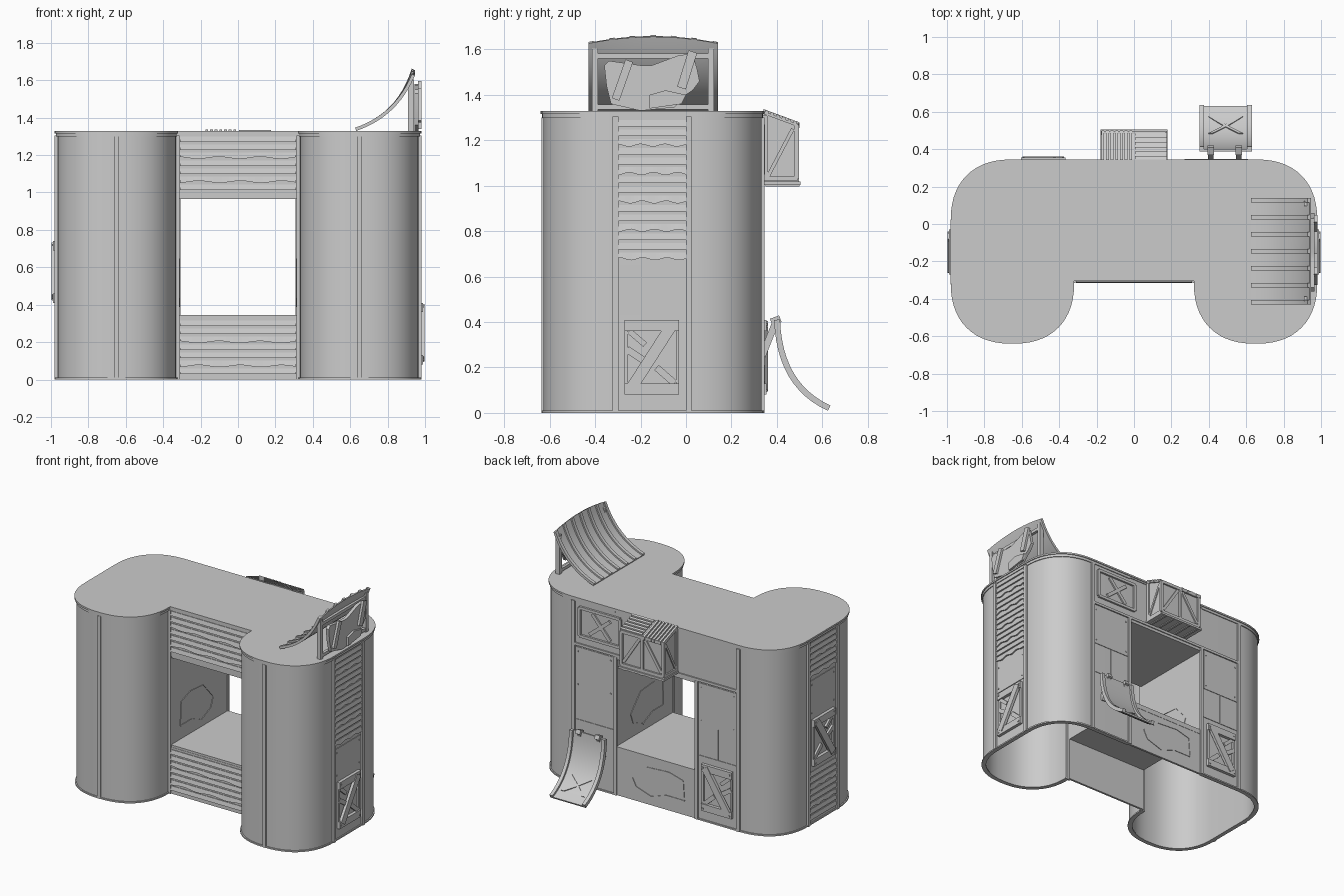
import bpy, bmesh, math

# ---------- helpers: every solid is a list of matching rings, lofted and capped ----------
def part(name, solids):
    bm = bmesh.new()
    for rings in solids:
        vs = [[bm.verts.new(p) for p in r] for r in rings]
        n = len(vs[0])
        for a, b in zip(vs, vs[1:]):
            for k in range(n):
                bm.faces.new((a[k], a[(k + 1) % n], b[(k + 1) % n], b[k]))
        bm.faces.new(vs[0][::-1])
        bm.faces.new(vs[-1])
    bmesh.ops.recalc_face_normals(bm, faces=bm.faces)
    me = bpy.data.meshes.new(name)
    bm.to_mesh(me)
    bm.free()
    ob = bpy.data.objects.new(name, me)
    bpy.context.collection.objects.link(ob)
    return ob

# wall faces: (u along wall, z up, d outward) -> world
right = lambda u, z, d: (0.968 + d, u, z)
left = lambda u, z, d: (-0.968 - d, u, z)
back = lambda u, z, d: (u, 0.333 + d, z)
mid = lambda u, z, d: (u, -0.305 - d, z)
front = lambda u, z, d: (u, -0.628 - d, z)
tun_r = lambda u, z, d: (0.315 - d, u, z)
tun_l = lambda u, z, d: (-0.315 + d, u, z)

def plate(f, pts, d0, d1):
    return [[f(u, z, d) for u, z in pts] for d in (d0, d1)]

def rect(f, u0, u1, z0, z1, d0, d1):
    return plate(f, [(u0, z0), (u1, z0), (u1, z1), (u0, z1)], d0, d1)

def bar(f, p, q, w, d0, d1):
    dx, dz = q[0] - p[0], q[1] - p[1]
    k = w / 2 / math.hypot(dx, dz)
    nx, nz = -dz * k, dx * k
    return plate(f, [(p[0] + nx, p[1] + nz), (q[0] + nx, q[1] + nz),
                     (q[0] - nx, q[1] - nz), (p[0] - nx, p[1] - nz)], d0, d1)

def outline_strip(f, pts, w, d0, d1):
    return [bar(f, p, q, w, d0, d1) for p, q in zip(pts, pts[1:] + pts[:1])]

def box(x0, x1, y0, y1, z0, z1):
    return [[(x0, y0, z), (x1, y0, z), (x1, y1, z), (x0, y1, z)] for z in (z0, z1)]

def bez(a, b, c, t):
    p = [(1 - t) ** 2 * a[i] + 2 * t * (1 - t) * b[i] + t * t * c[i] for i in (0, 1)]
    d = [(1 - t) * (b[i] - a[i]) + t * (c[i] - b[i]) for i in (0, 1)]
    l = math.hypot(*d)
    return p, (-d[1] / l, d[0] / l)

# ---------- U-shaped shell ----------
def half_outline(i):
    r = 0.33 - i
    def quarter(cx, cy, a0):
        out = []
        for k in range(15):
            a = math.radians(a0 + 6 * k * 90 / 84)
            c, s = math.cos(a), math.sin(a)
            out.append((cx + r * math.copysign(abs(c) ** 0.86, c), cy + r * math.copysign(abs(s) ** 0.86, s)))
        return out
    return ([(0.32 + i, -0.305)] + quarter(0.65, -0.31, 180) + quarter(0.65, -0.31, 270)[1:]
            + quarter(0.65, 0.015, 0) + [(0.32, 0.345 - i)])

def ribbon(s, i, t, z0, z1):
    return [[(s * o[0], o[1], z0), (s * o[0], o[1], z1), (s * n[0], n[1], z1), (s * n[0], n[1], z0)]
            for o, n in zip(half_outline(i), half_outline(i + t))]

part("side_walls", [ribbon(s, 0.012, 0.018, 0, 1.31) for s in (1, -1)])
part("base_rims", [ribbon(s, 0.004, 0.03, 0, 0.01) for s in (1, -1)])
part("top_rims", [ribbon(s, 0.006, 0.02, 1.298, 1.312) for s in (1, -1)])

def roof_ring(i, z):
    h = half_outline(i)
    return [(x, y, z) for x, y in h] + [(-x, y, z) for x, y in reversed(h)]
part("roof", [[roof_ring(0.006, 1.305), roof_ring(0.006, 1.316), roof_ring(0, 1.316), roof_ring(0, 1.328)]])

# ---------- middle section with through passage ----------
part("middle_walls", [rect(f, -0.33, 0.33, z0, z1, -0.015, 0)
                      for f in (mid, back) for z0, z1 in ((0, 0.33), (0.98, 1.31))])
part("passage_floor", [box(-0.33, 0.33, -0.303, 0.335, 0.31, 0.345)])
part("passage_ceiling", [box(-0.33, 0.33, -0.303, 0.335, 0.965, 0.99)])
part("passage_walls", [box(a, a + 0.015, -0.305, 0.33, 0.32, 0.98) for a in (-0.33, 0.315)])
crack = [(-0.22, 0.1), (-0.21, 0.24), (-0.1, 0.27), (0.07, 0.26), (0.19, 0.16), (0.16, 0.1), (0.04, 0.06), (-0.08, 0.1)]
part("patch_outlines", outline_strip(back, crack, 0.008, -0.004, 0.004)
     + [s for f in (tun_l, tun_r) for s in
        outline_strip(f, [(u * 0.9, 0.32 + z * 1.2) for u, z in crack], 0.008, -0.004, 0.004)])

# ---------- vertical trim strips ----------
trim = [rect(front, x - 0.013, x + 0.013, 0, 1.3, -0.005, 0.009) for x in (-0.65, 0.65)]
for f in (left, right):
    trim += [rect(f, u - 0.013, u + 0.013, 0, 1.305, -0.005, 0.013) for u in (-0.31, 0.012)]
trim += [rect(back, x - 0.013, x + 0.013, 0, 1.3, -0.005, 0.012) for x in (-0.65, 0.65)]
trim += [rect(back, x - 0.012, x + 0.012, 0, 0.985, -0.005, 0.01) for x in (-0.32, 0.32)]
trim += [rect(mid, x - 0.01, x + 0.01, 0, 1.305, -0.005, 0.01) for x in (-0.322, 0.322)]
trim.append(rect(back, -0.64, 0.64, 0.985, 1.003, -0.005, 0.009))
part("trim_strips", trim)

# ---------- dented louvre slats ----------
def louvres(name, f, u0, u1, z0, z1):
    n = round((z1 - z0) / 0.043)
    solids = []
    for k in range(n):
        zt = z1 - k * (z1 - z0) / n
        amp = 0.006 if k % 3 == 2 else 0
        rings = []
        for j in range(17):
            u = u0 + (u1 - u0) * j / 16
            zb = zt - 0.029 + amp * math.sin(j * 1.1 + k)
            rings.append([f(u, zt, -0.003), f(u, zt, 0.004), f(u, zb, 0.011), f(u, zb, -0.003)])
        solids.append(rings)
    part(name, solids)

louvres("front_upper_louvres", mid, -0.31, 0.31, 1.0, 1.3)
louvres("front_lower_louvres", mid, -0.31, 0.31, 0.015, 0.315)
louvres("right_louvres", right, -0.297, -0.001, 0.665, 1.29)
louvres("left_upper_louvres", left, -0.297, -0.001, 1.04, 1.29)
louvres("left_lower_louvres", left, -0.297, -0.001, 0.02, 0.37)

# ---------- braced hatch panels ----------
def hatch(name, f, uc, zb):
    P = lambda u, z: (uc + u, zb + z)
    s = [rect(f, uc - 0.12, uc + 0.12, zb, zb + 0.05, 0, 0.022),
         rect(f, uc - 0.12, uc + 0.12, zb + 0.28, zb + 0.33, 0, 0.022),
         rect(f, uc - 0.12, uc - 0.105, zb + 0.04, zb + 0.29, 0, 0.012),
         rect(f, uc + 0.105, uc + 0.12, zb + 0.04, zb + 0.29, 0, 0.012),
         bar(f, P(-0.09, 0.03), P(0.09, 0.31), 0.05, 0.008, 0.028),
         bar(f, P(-0.11, 0.2), P(-0.02, 0.14), 0.03, 0, 0.014),
         bar(f, P(0.02, 0.12), P(0.1, 0.05), 0.03, 0, 0.014),
         bar(f, P(-0.1, 0.28), P(-0.03, 0.22), 0.025, 0, 0.014)]
    s += [rect(f, uc + u - 0.005, uc + u + 0.005, zb + z - 0.005, zb + z + 0.005, 0.02, 0.026)
          for u in (-0.105, 0.105) for z in (0.018, 0.31)]
    part(name, s)

hatch("right_hatch", right, -0.15, 0.08)
hatch("left_hatch", left, -0.15, 0.41)
hatch("back_hatch", back, -0.485, 0.08)

# plain cover plates with seams and rivets
covers = []
for f, uc, w, z0, z1 in ((right, -0.15, 0.14, 0.43, 0.65), (left, -0.15, 0.14, 0.76, 1.02),
                         (back, -0.485, 0.145, 0.68, 0.975), (back, 0.485, 0.145, 0.68, 0.975)):
    covers.append(rect(f, uc - w, uc + w, z0, z1, -0.003, 0.004))
    covers += [rect(f, uc + u - 0.004, uc + u + 0.004, z - 0.004, z + 0.004, 0, 0.008)
               for u in (-w + 0.015, w - 0.015) for z in (z0 + 0.03, z1 - 0.03)]
for x in (-0.485, 0.485):
    covers += [rect(back, x - 0.145, x + 0.145, 0.455, 0.46, -0.003, 0.004),
               rect(back, x - 0.003, x + 0.003, 0.46, 0.68, -0.003, 0.004)]
part("cover_plates", covers)

# back window with crossed planks
win = outline_strip(back, [(0.28, 1.06), (0.6, 1.06), (0.6, 1.26), (0.28, 1.26)], 0.02, 0, 0.014)
win += [bar(back, (0.36, 1.08), (0.5, 1.24), 0.025, 0, 0.01), bar(back, (0.52, 1.09), (0.36, 1.22), 0.025, 0, 0.013)]
part("back_window", win)

# ---------- hanging crate with corrugated roof ----------
part("crate_floor", [box(-0.18, 0.18, 0.34, 0.505, 1.003, 1.018)]
     + [box(x - 0.008, x + 0.008, 0.35, 0.5, 0.997, 1.005) for x in (-0.14, -0.07, 0, 0.07, 0.14)])
slope = lambda y: 1.33 - (y - 0.345) * 0.37
def on_slope(x0, x1, y0, y1, a, b):
    return [[(x0, y, slope(y) + a), (x1, y, slope(y) + a), (x1, y, slope(y) + b), (x0, y, slope(y) + b)] for y in (y0, y1)]
part("crate_body", [[[(s * 0.16 - 0.005, y, 1.01), (s * 0.16 + 0.005, y, 1.01), (s * 0.16 + 0.005, y, slope(y) - 0.01),
      (s * 0.16 - 0.005, y, slope(y) - 0.01)] for y in (0.34, 0.485)] for s in (1, -1)]
     + [box(-0.16, 0.16, 0.475, 0.485, 1.01, 1.27)])
cf = lambda u, z, d: (u, 0.485 + d, z)
frame = outline_strip(cf, [(-0.165, 1.03), (0.165, 1.03), (0.165, 1.265), (-0.165, 1.265)], 0.022, -0.01, 0.012)
frame += [rect(cf, -0.01, 0.01, 1.03, 1.26, 0, 0.012), bar(cf, (-0.15, 1.05), (-0.02, 1.25), 0.02, 0, 0.009),
          bar(cf, (0.15, 1.05), (0.02, 1.25), 0.02, 0, 0.009)]
for s in (1, -1):
    sf = lambda u, z, d: (s * (0.165 + d), u, z)
    frame += [bar(sf, (0.36, 1.04), (0.47, 1.25), 0.016, -0.003, 0.007), rect(sf, 0.34, 0.36, 1.02, 1.31, -0.003, 0.01),
              rect(sf, 0.34, 0.49, 1.02, 1.04, -0.003, 0.01)]
part("crate_frame", frame)
part("crate_roof", [on_slope(-0.175, 0.175, 0.342, 0.495, -0.016, -0.004)]
     + [on_slope(-0.175 + k * 0.025, -0.16 + k * 0.025, 0.342, 0.5, -0.018, 0.006) for k in range(7)]
     + [on_slope(0.005, 0.177, 0.348 + k * 0.025, 0.363 + k * 0.025, -0.012, 0.005) for k in range(6)])

# ---------- bent chute at the back ----------
def chute(t, x, h):
    p, n = bez((0.40, 0.41), (0.41, 0.12), (0.63, 0.02), t)
    return (x, p[0] + n[0] * h, p[1] + n[1] * h)
sec = [(0.35, -0.012), (0.63, -0.012), (0.63, 0.014), (0.605, 0.014), (0.605, 0), (0.375, 0), (0.375, 0.014), (0.35, 0.014)]
part("chute", [[[chute(k / 12, x, h) for x, h in sec] for k in range(13)]])
part("chute_cross", [[[chute(0.58 + 0.07 * k, 0.49 + s * 0.04 * (k - 2) + e, h)
      for e, h in ((-0.012, -0.002), (0.012, -0.002), (0.012, 0.006), (-0.012, 0.006))] for k in range(5)] for s in (1, -1)])
xf = lambda x: (lambda u, z, d: (x + d, u, z))
part("chute_brackets", [bar(xf(x), (0.335, 0.25), (0.395, 0.4), 0.03, -0.014, 0.014) for x in (0.41, 0.56)]
     + [bar(xf(x), (0.375, 0.4), (0.415, 0.415), 0.03, -0.018, 0.018) for x in (0.41, 0.56)])

# ---------- curved rooftop ramp and its frame ----------
def ramp(t, y, h):
    p, n = bez((0.63, 1.335), (0.85, 1.41), (0.94, 1.628), t)
    v = (y + 0.145) / 0.285
    return (p[0] + n[0] * h, y, p[1] + n[1] * h + 0.03 * t ** 4 * (1 - v * v))
ys = [-0.43 + 0.57 * k / 12 for k in range(13)]
part("ramp_sheet", [[[ramp(k / 12, y, -0.006) for y in ys] + [ramp(k / 12, y, 0.002) for y in reversed(ys)]
                     for k in range(13)]])
part("ramp_ribs", [[[ramp(k / 12, -0.418 + 0.091 * j + e, h) for e, h in
      ((-0.012, 0), (0.012, 0), (0.012, 0.012), (-0.012, 0.012))] for k in range(13)] for j in range(7)])
part("ramp_frame", [box(0.91, 0.94, y - 0.013, y + 0.013, 1.325, 1.605) for y in (-0.4, 0.11)]
     + [box(0.915, 0.935, -0.4, 0.11, z, z + 0.022) for z in (1.335, 1.56)])
sign = [(-0.36, 1.53), (-0.34, 1.55), (-0.2, 1.53), (-0.15, 1.53), (-0.03, 1.575), (0.03, 1.58), (0.05, 1.51),
        (0.06, 1.46), (0.03, 1.42), (0.0, 1.4), (-0.05, 1.345), (-0.2, 1.33), (-0.33, 1.36), (-0.35, 1.44)]
part("scrap_board", [plate(right, sign, -0.025, -0.002),
     bar(right, (-0.31, 1.38), (-0.25, 1.55), 0.035, -0.005, 0.014),
     bar(right, (-0.02, 1.43), (0.03, 1.59), 0.04, -0.005, 0.014),
     plate(right, [(-0.16, 1.34), (-0.02, 1.36), (0.0, 1.4), (-0.09, 1.42), (-0.16, 1.4)], -0.005, 0.012)])

# smooth the curved surfaces, keep edges crisp
for ob in bpy.context.scene.objects:
    ob.select_set(True)
    bpy.context.view_layer.objects.active = ob
bpy.ops.object.shade_smooth_by_angle(angle=math.radians(30))
